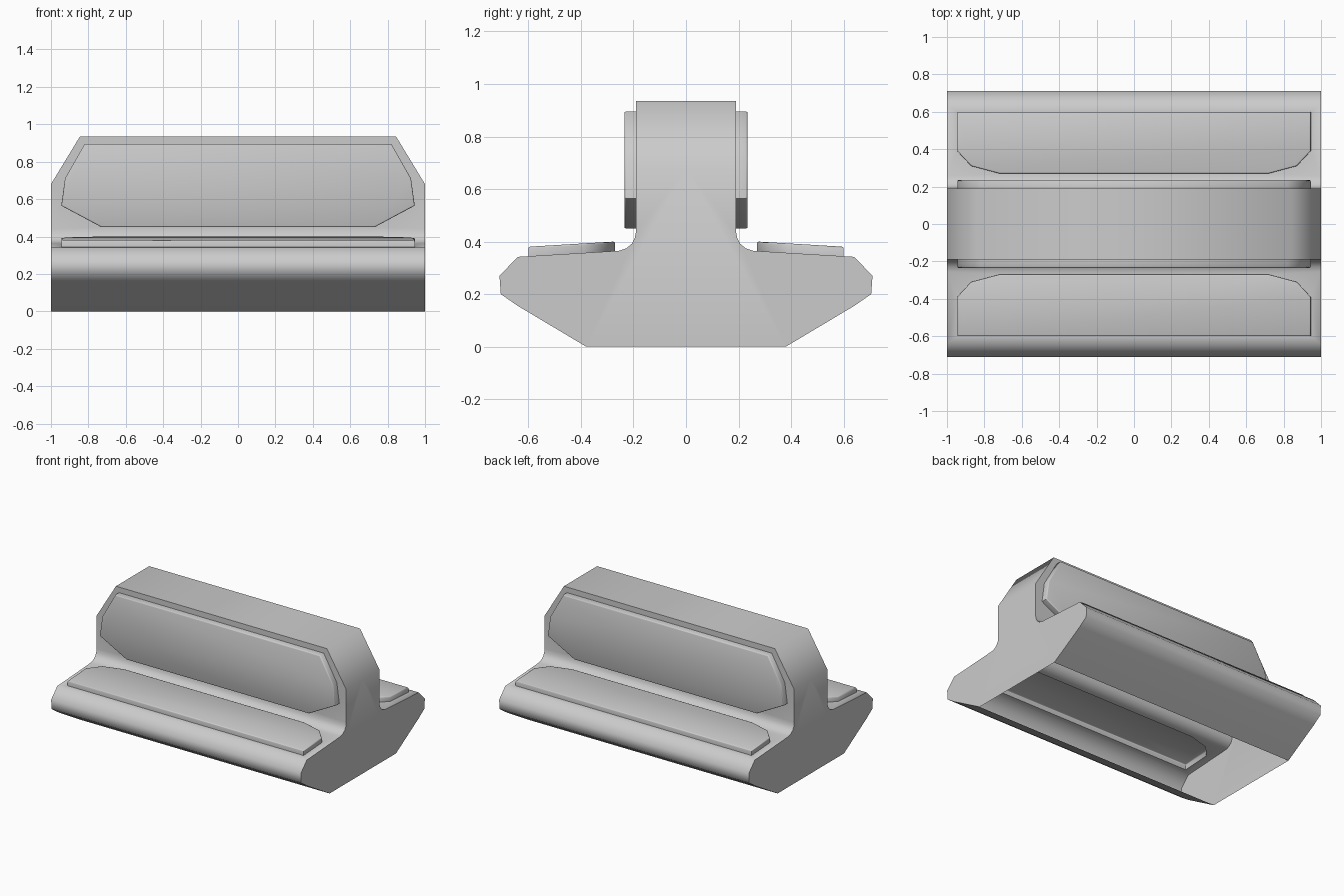
import bpy, bmesh

cube = bpy.data.objects.get("Cube")
if cube:
    bpy.data.objects.remove(cube, do_unlink=True)

grey = bpy.data.materials.new("plain_grey")
grey.use_nodes = True
grey.diffuse_color = (0.6, 0.6, 0.6, 1)
grey.node_tree.nodes["Principled BSDF"].inputs["Base Color"].default_value = (0.6, 0.6, 0.6, 1)


def flange_z(y):
    return 0.342 + (0.64 - y) * 0.06


def symmetric(points):
    """Close a right-hand outline by adding its reflection in x."""
    return points + [(-x, y, z) for x, y, z in reversed(points)]


def loop(bm, points):
    verts = [bm.verts.new(p) for p in points]
    edges = [bm.edges.new((a, b)) for a, b in zip(verts, verts[1:] + verts[:1])]
    return verts, edges


def pierced_panel(bm, outline, hole, normal):
    edges = loop(bm, outline)[1] + loop(bm, hole)[1]
    bmesh.ops.triangle_fill(bm, edges=edges, use_beauty=True, normal=normal)


def finish(bm, name, angle):
    """Turn the half mesh into an object mirrored front to back."""
    mesh = bpy.data.meshes.new(name)
    bm.to_mesh(mesh)
    bm.free()
    mesh.materials.append(grey)
    obj = bpy.data.objects.new(name, mesh)
    bpy.context.collection.objects.link(obj)
    bpy.ops.object.select_all(action='DESELECT')
    obj.select_set(True)
    bpy.context.view_layer.objects.active = obj
    bpy.ops.object.shade_smooth_by_angle(angle=angle)
    mirror = obj.modifiers.new("front_back", 'MIRROR')
    mirror.use_axis = (False, True, False)
    return obj


# Outlines of the raised pads, on the flange and on the upright
flange_pad = symmetric([(x, y, flange_z(y)) for x, y in
                        [(0.945, 0.6), (0.945, 0.39), (0.87, 0.31), (0.72, 0.27)]])
upright_pad = symmetric([(x, 0.19, z) for x, z in
                         [(0.82, 0.895), (0.925, 0.71), (0.945, 0.565), (0.73, 0.45)]])

# Body: hollow T-shaped shell, open underneath
lower = [(0.38, 0), (0.64, 0.155), (0.705, 0.2), (0.71, 0.27), (0.64, flange_z(0.64))]
fillet = [(0.255, flange_z(0.255)), (0.228, 0.374), (0.206, 0.392), (0.195, 0.413), (0.19, 0.44)]
shoulder, peak = (1, 0.68), (0.845, 0.935)
bm = bmesh.new()
for chain in (lower, fillet):
    for (y1, z1), (y2, z2) in zip(chain, chain[1:]):
        loop_verts = loop(bm, symmetric([(1, y1, z1), (1, y2, z2)]))[0]
        bm.faces.new(loop_verts)
pierced_panel(bm, symmetric([(1, *lower[-1]), (1, *fillet[0])]), flange_pad, (0, 0, 1))
pierced_panel(bm, symmetric([(1, *fillet[-1]), (shoulder[0], 0.19, shoulder[1]),
                             (peak[0], 0.19, peak[1])]), upright_pad, (0, 1, 0))
for side in (1, -1):
    end = [(0, 0)] + lower + fillet + [(0.19, 0.68), (0, 0.68)]
    bm.faces.new(loop(bm, [(side, y, z) for y, z in end])[0])
    slope = [(side * x, y, z) for (x, z), y in
             ((shoulder, 0), (shoulder, 0.19), (peak, 0.19), (peak, 0))]
    bm.faces.new(loop(bm, slope)[0])
bm.faces.new(loop(bm, symmetric([(peak[0], 0, peak[1]), (peak[0], 0.19, peak[1])]))[0])
bmesh.ops.remove_doubles(bm, verts=bm.verts, dist=0.0005)
bmesh.ops.recalc_face_normals(bm, faces=bm.faces)
finish(bm, "body", 1.1)

# Raised pads: hollow caps with a softened rim
for name, outline, lift in (("flange_pads", flange_pad, (0, 0, 0.036)),
                            ("upright_pads", upright_pad, (0, 0.045, 0))):
    bm = bmesh.new()
    base = loop(bm, outline)[0]
    top = [bm.verts.new([a + b for a, b in zip(p, lift)]) for p in outline]
    cap = bm.faces.new(top)
    for i in range(len(base)):
        bm.faces.new((base[i - 1], base[i], top[i], top[i - 1]))
    bmesh.ops.recalc_face_normals(bm, faces=bm.faces)
    bmesh.ops.bevel(bm, geom=list(cap.edges), offset=0.007, segments=2,
                    profile=0.5, affect='EDGES')
    finish(bm, name, 1.1)
